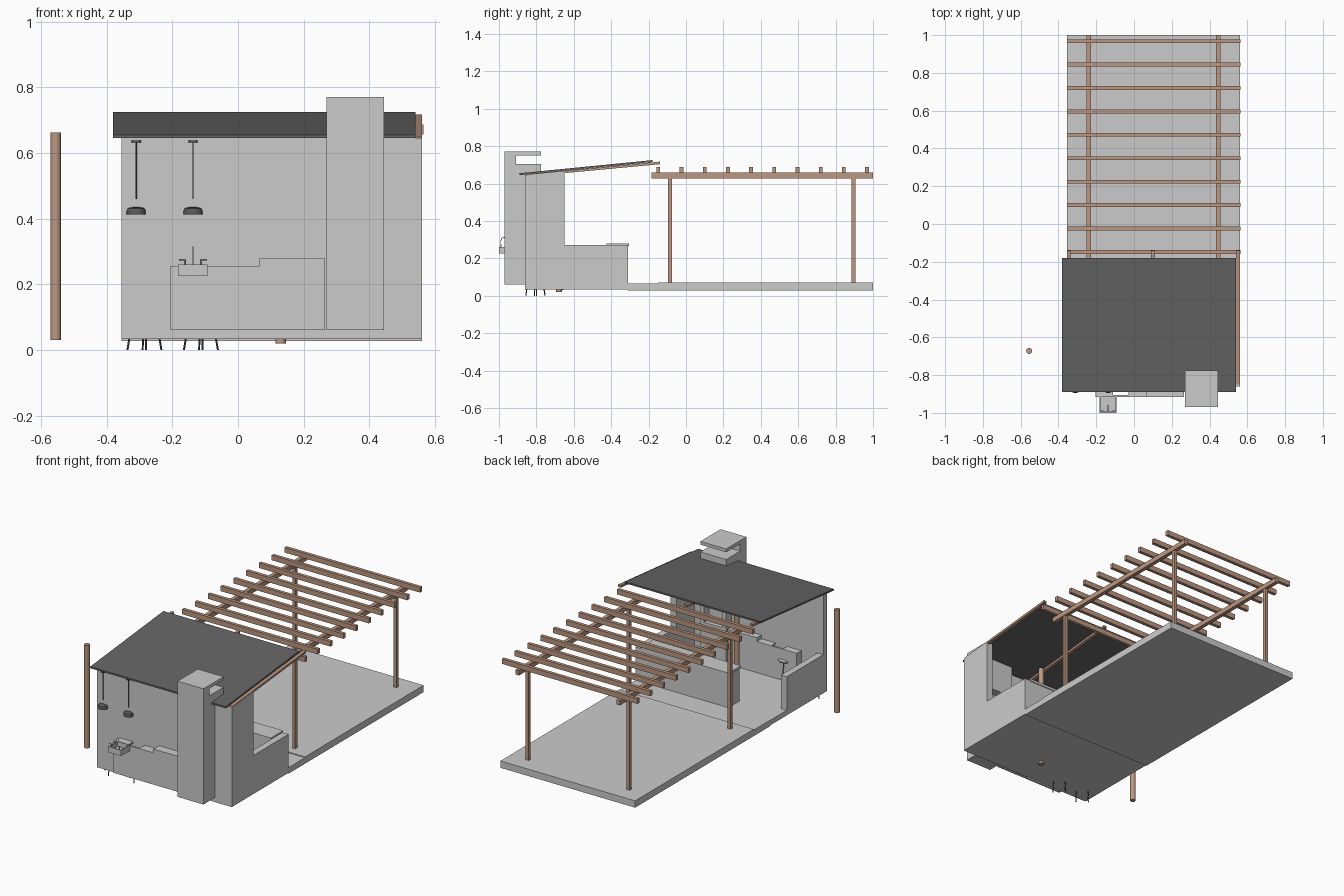
import bpy, math
from mathutils import Vector

if "Cube" in bpy.data.objects:
    bpy.data.objects.remove(bpy.data.objects["Cube"])


def material(name, rgb):
    m = bpy.data.materials.new(name)
    m.diffuse_color = (*rgb, 1)
    m.use_nodes = True
    m.node_tree.nodes["Principled BSDF"].inputs["Base Color"].default_value = m.diffuse_color
    return m


WOOD = material("wood", (0.50, 0.31, 0.22))
DARK = material("dark_roof", (0.13, 0.13, 0.13))
METAL = material("dark_metal", (0.10, 0.10, 0.10))


def finish(name, verts, faces, mat=None):
    me = bpy.data.meshes.new(name)
    me.from_pydata(verts, [], faces)
    ob = bpy.data.objects.new(name, me)
    bpy.context.collection.objects.link(ob)
    if mat:
        me.materials.append(mat)
    return ob


def profile(name, x0, x1, pts, mat=None):
    """Extrude a (y, z) outline, given anticlockwise, along x."""
    n = len(pts)
    verts = [(x, y, z) for x in (x0, x1) for y, z in pts]
    faces = [tuple(reversed(range(n))), tuple(range(n, 2 * n))]
    faces += [(i, (i + 1) % n, n + (i + 1) % n, n + i) for i in range(n)]
    return finish(name, verts, faces, mat)


def box(name, x0, x1, y0, y1, z0, z1, mat=None):
    return profile(name, x0, x1, [(y0, z0), (y1, z0), (y1, z1), (y0, z1)], mat)


def rod(name, a, b, r, mat=None, sides=16):
    a, b = Vector(a), Vector(b)
    bpy.ops.mesh.primitive_cylinder_add(vertices=sides, radius=r, depth=(b - a).length, location=(a + b) / 2)
    ob = bpy.context.object
    ob.name = name
    ob.rotation_euler = (b - a).to_track_quat('Z', 'Y').to_euler()
    if mat:
        ob.data.materials.append(mat)
    bpy.ops.object.shade_smooth_by_angle()
    return ob


def lathe(name, x, y, pts, mat=None, n=24):
    verts = [(x + r * math.cos(2 * math.pi * i / n), y + r * math.sin(2 * math.pi * i / n), z)
             for r, z in pts for i in range(n)]
    faces = [(k * n + i, k * n + (i + 1) % n, (k + 1) * n + (i + 1) % n, (k + 1) * n + i)
             for k in range(len(pts) - 1) for i in range(n)]
    faces += [tuple(reversed(range(n))), tuple(range((len(pts) - 1) * n, len(pts) * n))]
    ob = finish(name, verts, faces, mat)
    bpy.context.view_layer.objects.active = ob
    bpy.ops.object.select_all(action='DESELECT')
    ob.select_set(True)
    bpy.ops.object.shade_smooth_by_angle()
    return ob


# Floors
box("patio_slab", -0.355, 0.56, -0.31, 1.0, 0.028, 0.065)
box("patio_paving", -0.355, 0.56, -0.15, 1.0, 0.065, 0.07)
box("house_floor", -0.355, 0.56, -0.86, -0.31, 0.033, 0.064)

# Walls
box("rear_wall", -0.355, 0.56, -0.86, -0.825, 0.035, 0.645)
profile("right_wall", 0.52, 0.56, [(-0.86, 0.035), (-0.31, 0.035), (-0.31, 0.27),
                                   (-0.65, 0.27), (-0.65, 0.664), (-0.86, 0.645)])
box("left_low_wall", -0.355, -0.315, -0.83, -0.47, 0.035, 0.27)

# Sloping roof and rafters
profile("roof", -0.38, 0.54, [(-0.89, 0.645), (-0.18, 0.715), (-0.18, 0.725), (-0.89, 0.655)], DARK)
for i, x in enumerate((-0.345, 0.10, 0.55)):
    profile(f"roof_rafter_{i}", x - 0.01, x + 0.01,
            [(-0.85, 0.637), (-0.14, 0.703), (-0.14, 0.717), (-0.85, 0.649)], WOOD)

# Chimney: side profiles around a firebox, with an open vent under the cap
flue = [(-0.97, 0.06), (-0.775, 0.06), (-0.775, 0.28), (-0.91, 0.28), (-0.91, 0.46),
        (-0.775, 0.46), (-0.775, 0.705), (-0.91, 0.705), (-0.91, 0.75), (-0.775, 0.75),
        (-0.775, 0.77), (-0.97, 0.77)]
profile("chimney", 0.27, 0.445, flue)
for i, x in enumerate((0.27, 0.42)):
    box(f"firebox_side_{i}", x, x + 0.025, -0.91, -0.775, 0.28, 0.46)

# Kitchen counters
box("counter_front", -0.205, 0.065, -0.915, -0.905, 0.06, 0.255)
box("counter_back", -0.205, 0.065, -0.79, -0.78, 0.06, 0.255)
for i, x in enumerate((-0.205, 0.055)):
    box(f"counter_side_{i}", x, x + 0.01, -0.905, -0.79, 0.06, 0.255)
box("counter_top_left", -0.195, -0.11, -0.905, -0.79, 0.245, 0.255)
box("counter_top_right", -0.03, 0.055, -0.905, -0.79, 0.245, 0.255)
box("tall_counter", 0.065, 0.265, -0.915, -0.78, 0.06, 0.278)
box("bar_counter", -0.07, 0.52, -0.42, -0.31, 0.064, 0.265)
box("bar_top", -0.075, 0.52, -0.425, -0.305, 0.265, 0.28)

# Sink basin and tap
box("sink_bottom", -0.18, -0.095, -1.0, -0.91, 0.225, 0.23)
for i, y in enumerate((-1.0, -0.917)):
    box(f"sink_long_side_{i}", -0.182, -0.093, y, y + 0.007, 0.225, 0.26)
for i, x in enumerate((-0.182, -0.1)):
    box(f"sink_short_side_{i}", x, x + 0.007, -0.993, -0.917, 0.225, 0.26)
curve = bpy.data.curves.new("tap_spout", 'CURVE')
curve.dimensions = '3D'
curve.bevel_depth = 0.002
curve.bevel_resolution = 2
sp = curve.splines.new('POLY')
path = [(-0.99, 0.255), (-0.99, 0.295), (-0.985, 0.307), (-0.974, 0.313), (-0.962, 0.307), (-0.958, 0.295)]
sp.points.add(len(path) - 1)
for p, (y, z) in zip(sp.points, path):
    p.co = (-0.137, y, z, 1)
bpy.context.collection.objects.link(bpy.data.objects.new("tap_spout", curve))
for s in (-1, 1):
    x = -0.137 + s * 0.025
    rod("tap_stem", (x, -0.99, 0.255), (x, -0.99, 0.275), 0.003, None, 8)
    rod("tap_handle", (x - 0.004 * s, -0.99, 0.275), (x + 0.018 * s, -0.99, 0.275), 0.002, None, 8)

# Hanging lamps
for x in (-0.31, -0.137):
    rod("lamp_ceiling_plate", (x, -0.866, 0.632), (x, -0.866, 0.637), 0.014, METAL)
    rod("lamp_cord", (x, -0.866, 0.46), (x, -0.866, 0.635), 0.002, METAL, 8)
    lathe("lamp_shade", x, -0.866, [(0.029, 0.412), (0.029, 0.422), (0.026, 0.43),
                                    (0.018, 0.434), (0.006, 0.435)], METAL)

# Bar stools
for x in (-0.285, -0.113):
    lathe("stool_seat", x, -0.805, [(0.036, 0.175), (0.042, 0.18), (0.042, 0.187), (0.036, 0.19)])
    for k in range(4):
        c, s = math.cos(k * math.pi / 2 + 0.1), math.sin(k * math.pi / 2 + 0.1)
        rod("stool_leg", (x + 0.052 * c, -0.805 + 0.052 * s, 0.0),
            (x + 0.022 * c, -0.805 + 0.022 * s, 0.177), 0.003, METAL, 8)

# Round timber posts
rod("outer_round_post", (-0.555, -0.672, 0.03), (-0.555, -0.672, 0.662), 0.016, WOOD)
rod("inner_round_post", (0.13, -0.678, 0.02), (0.13, -0.678, 0.655), 0.016, WOOD)

# Pergola
for x in (-0.24, 0.445):
    box("pergola_beam", x - 0.012, x + 0.012, -0.185, 1.0, 0.628, 0.658, WOOD)
    for y in (-0.085, 0.895):
        box("pergola_post", x - 0.01, x + 0.01, y - 0.01, y + 0.01, 0.068, 0.63, WOOD)
for i in range(10):
    y = -0.148 + i * 0.1240
    box("pergola_slat", -0.355, 0.565, y - 0.01, y + 0.01, 0.656, 0.687, WOOD)
